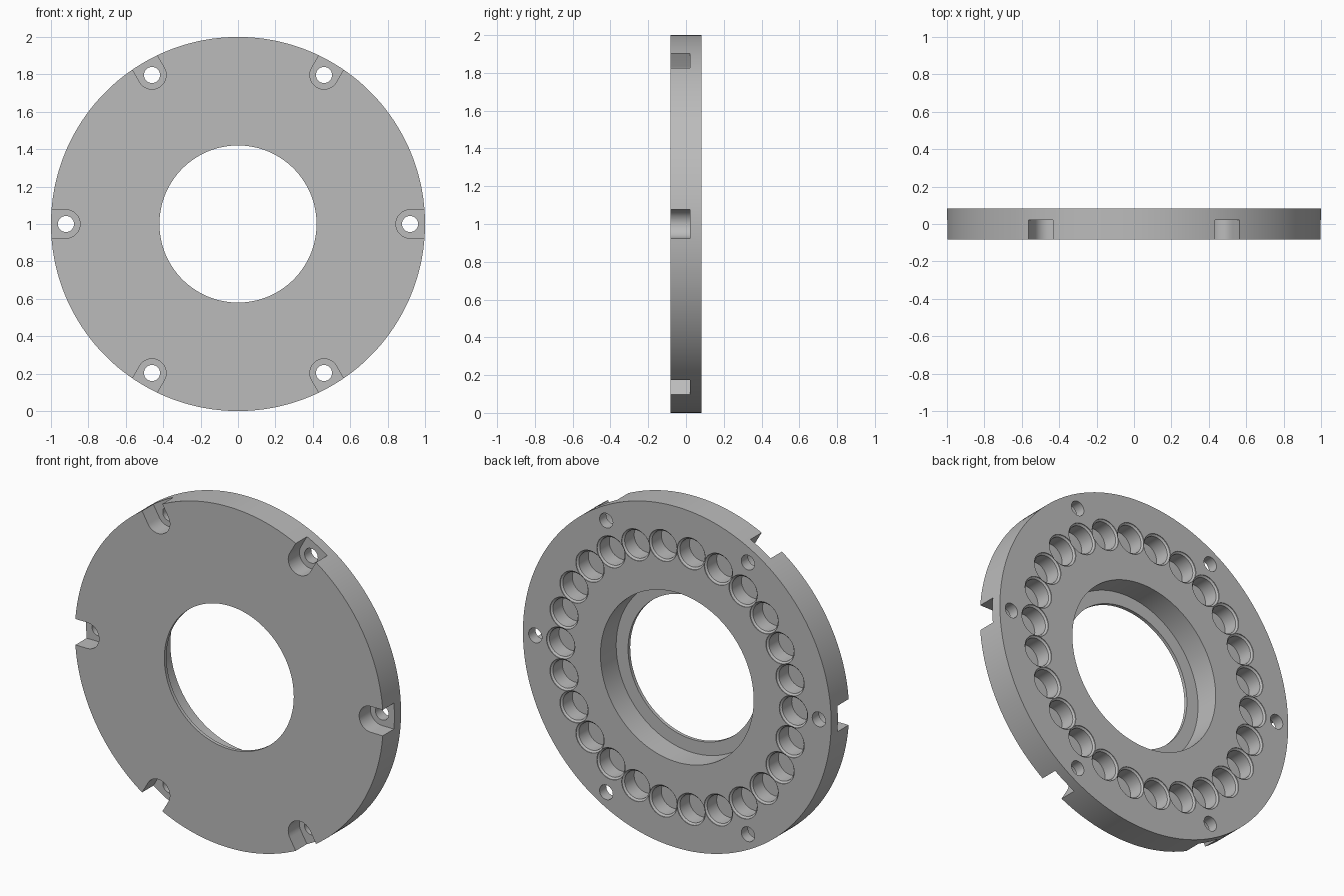
import bpy, bmesh
from math import cos, sin, pi, tau, radians
from mathutils import Matrix, Vector

cube = bpy.data.objects.get("Cube")
if cube:
    bpy.data.objects.remove(cube, do_unlink=True)

CENTRE = Vector((0, 0, 1))
FRONT, BACK = -0.083, 0.083

metal = bpy.data.materials.new("grey metal")
metal.use_nodes = True
grey = (0.5, 0.5, 0.5, 1)
metal.diffuse_color = grey
metal.node_tree.nodes["Principled BSDF"].inputs["Base Color"].default_value = grey


def bridge(bm, a, b):
    n = len(a)
    for i in range(n):
        j = (i + 1) % n
        bm.faces.new((a[i], a[j], b[j], b[i]))


def add_lathe(bm, profile, steps, offset=Vector(), closed=False):
    """Revolve (radius, y) points about a y-parallel axis; cap the ends if open."""
    rings = [[bm.verts.new(offset + Vector((r * cos(tau * i / steps), y, r * sin(tau * i / steps))))
              for i in range(steps)] for r, y in profile]
    for a, b in zip(rings, rings[1:]):
        bridge(bm, a, b)
    if closed:
        bridge(bm, rings[-1], rings[0])
    else:
        bm.faces.new(rings[0])
        bm.faces.new(rings[-1])


def polar(radius, angle):
    return Vector((radius * cos(angle), 0, radius * sin(angle)))


def finish(bm, name):
    bmesh.ops.translate(bm, verts=bm.verts, vec=CENTRE)
    bmesh.ops.recalc_face_normals(bm, faces=bm.faces)
    mesh = bpy.data.meshes.new(name)
    bm.to_mesh(mesh)
    bm.free()
    mesh.materials.append(metal)
    obj = bpy.data.objects.new(name, mesh)
    bpy.context.collection.objects.link(obj)
    return obj


# Disc with a central bore and a wide counterbore in the back
bm = bmesh.new()
bore, recess, lip = 0.42, 0.497, FRONT + 0.02
add_lathe(bm, [(bore, FRONT), (1, FRONT), (1, BACK), (recess, BACK), (recess, lip), (bore, lip)],
          180, closed=True)
disc = finish(bm, "flange_disc")

cutters = []

# Ring of chamfered round pockets in the back, in two alternating sets
COUNT, RING = 26, 0.755
pocket = [(0.081, BACK - 0.1), (0.081, BACK - 0.012), (0.092, BACK - 0.004), (0.092, BACK + 0.05)]
for start in (0, 1):
    bm = bmesh.new()
    for k in range(start, COUNT, 2):
        add_lathe(bm, pocket, 32, polar(RING, tau * k / COUNT))
    cutters.append(finish(bm, "pocket_cutter"))

# U-shaped screw slots open to the rim on the front
SCREW, HALF = 0.92, 0.076
bm = bmesh.new()
for k in range(6):
    turn = Matrix.Rotation(-k * pi / 3, 3, 'Y')
    arc = [(SCREW + HALF * cos(a), HALF * sin(a))
           for a in (radians(90 + 10 * i) for i in range(19))]
    outline = arc + [(1.2, -HALF), (1.2, HALF)]
    ends = [[bm.verts.new(turn @ Vector((x, y, z))) for x, z in outline] for y in (FRONT - 0.1, 0.021)]
    bridge(bm, *ends)
    for end in ends:
        bm.faces.new(end)
cutters.append(finish(bm, "slot_cutter"))

# Screw holes right through
bm = bmesh.new()
for k in range(6):
    add_lathe(bm, [(0.043, -0.3), (0.043, 0.3)], 32, polar(SCREW, k * pi / 3))
cutters.append(finish(bm, "screw_hole_cutter"))

# Cut everything out of the disc
bpy.ops.object.select_all(action='DESELECT')
disc.select_set(True)
bpy.context.view_layer.objects.active = disc
for cutter in cutters:
    cutter.hide_render = True
    cut = disc.modifiers.new(cutter.name, 'BOOLEAN')
    cut.operation = 'DIFFERENCE'
    cut.solver = 'EXACT'
    cut.object = cutter
    bpy.ops.object.modifier_apply(modifier=cut.name)
    bpy.data.objects.remove(cutter, do_unlink=True)

bpy.ops.object.shade_smooth_by_angle(angle=radians(30))
